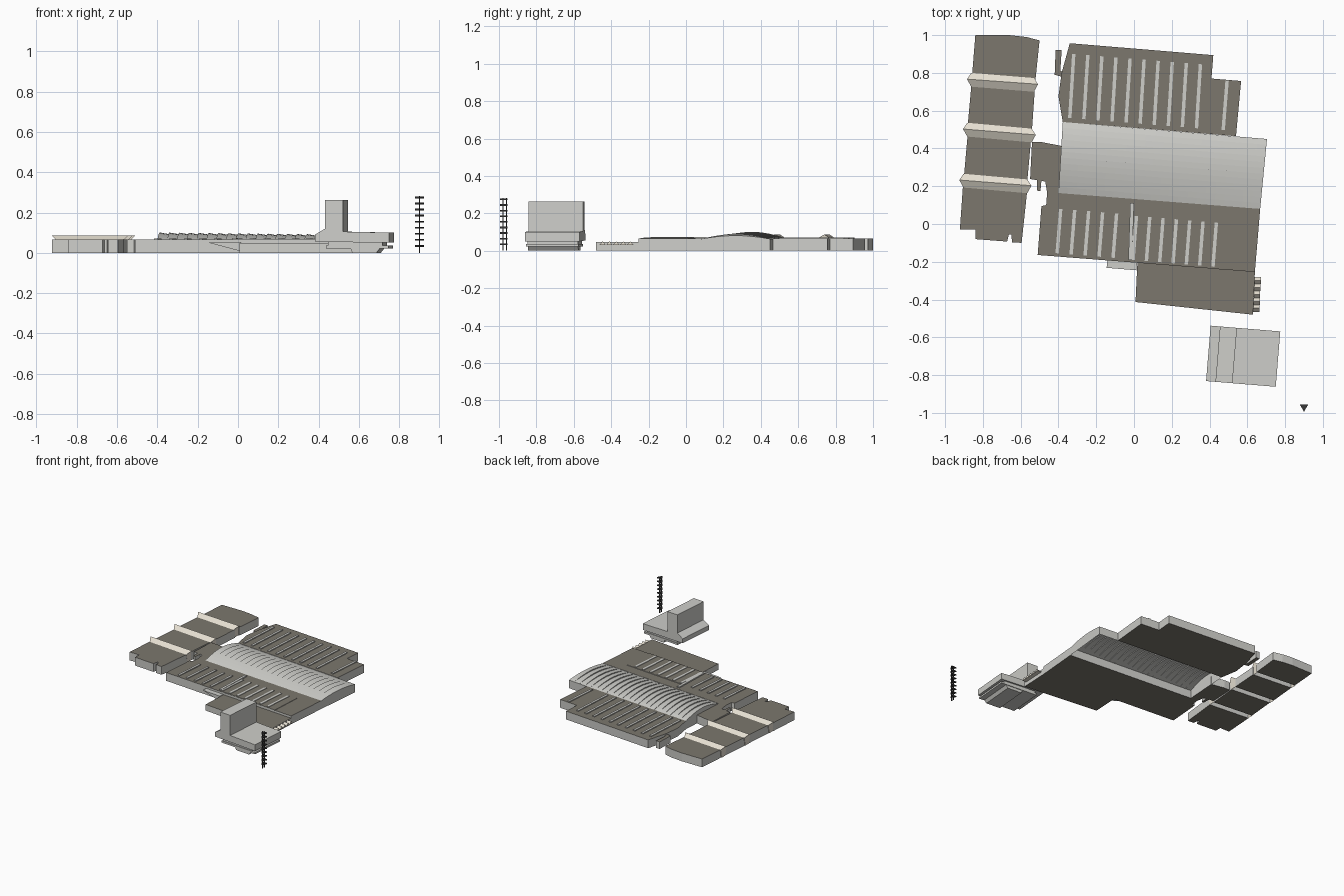
import bpy, bmesh, math
from mathutils import Vector, Matrix

if "Cube" in bpy.data.objects:
    bpy.data.objects.remove(bpy.data.objects["Cube"])


def material(name, rgb):
    m = bpy.data.materials.new(name)
    m.diffuse_color = (*rgb, 1)
    m.use_nodes = True
    m.node_tree.nodes["Principled BSDF"].inputs["Base Color"].default_value = m.diffuse_color
    return m


WALL = material("wall_grey", (0.62, 0.62, 0.59))
ROOF = material("roof_taupe", (0.20, 0.185, 0.155))
CREAM = material("cream", (0.80, 0.75, 0.65))
DARK = material("dark_metal", (0.04, 0.04, 0.04))


def finish(name, bm, mats, roof=False):
    if roof:
        bm.normal_update()
        for f in bm.faces:
            f.material_index = int(abs(f.normal.z) > 0.9)
    me = bpy.data.meshes.new(name)
    bm.to_mesh(me)
    bm.free()
    for m in mats:
        me.materials.append(m)
    ob = bpy.data.objects.new(name, me)
    bpy.context.collection.objects.link(ob)
    return ob


def add_prism(bm, base, shift):
    """Closed prism from a 3D polygon pushed along a vector."""
    a = [bm.verts.new(p) for p in base]
    b = [bm.verts.new(Vector(p) + Vector(shift)) for p in base]
    n = len(a)
    fs = [bm.faces.new(a), bm.faces.new(b[::-1])]
    fs += [bm.faces.new((a[i], b[i], b[(i + 1) % n], a[(i + 1) % n])) for i in range(n)]
    bmesh.ops.recalc_face_normals(bm, faces=fs)


def block(name, pts, top, bottom=0.0):
    bm = bmesh.new()
    add_prism(bm, [(x, y, bottom) for x, y in pts], (0, 0, top - bottom))
    return finish(name, bm, [WALL, ROOF], roof=True)


def bars(name, start, end, step, count, width=0.018, top=0.072):
    """Row of parallel skylight strips."""
    bm = bmesh.new()
    for i in range(count):
        off = Vector(step) * i
        a, b = Vector(start) + off, Vector(end) + off
        d = (b - a).normalized()
        s = Vector((d.y, -d.x)) * width / 2
        add_prism(bm, [(*p, 0.06) for p in (a - s, a + s, b + s, b - s)], (0, 0, top - 0.06))
    return finish(name, bm, [WALL])


H = 0.065

# West wing: four blocks with gaps between them
wing = [
    [(-.84, 1), (-.66, 1), (-.57, .99), (-.50, .972), (-.522, .76), (-.857, .79)],
    [(-.86, .745), (-.525, .715), (-.54, .50), (-.88, .525)],
    [(-.88, .48), (-.545, .45), (-.565, .225), (-.90, .255)],
    [(-.905, .21), (-.565, .18), (-.595, -.10), (-.645, -.097), (-.65, -.055), (-.662, -.055),
     (-.672, -.093), (-.84, -.08), (-.84, -.03), (-.922, -.03)],
]
for i, pts in enumerate(wing):
    block(f"wing_block_{i + 1}", pts, H)

# Ridged glass passages bridging the wing gaps, open below
for i, (xl, yl, xr, yr) in enumerate([(-.862, .767, -.53, .740), (-.883, .503, -.542, .472),
                                      (-.903, .233, -.565, .203)]):
    bm = bmesh.new()
    prof = [(.023, 0, 0), (.033, H, 0), (0, .087, .022), (-.04, H, 0), (-.024, 0, 0)]
    L = [bm.verts.new((xl - o, yl + dy, z)) for dy, z, o in prof]
    R = [bm.verts.new((xr + o, yr + dy, z)) for dy, z, o in prof]
    for j in range(4):
        bm.faces.new((L[j], L[j + 1], R[j + 1], R[j]))
    bm.faces.new(L[::-1])
    bm.faces.new(R)
    finish(f"passage_{i + 1}", bm, [CREAM])

# North and south halls, lower front annex, links
block("north_hall", [(-.34, .957), (.42, .894), (.41, .77), (.567, .757), (.54, .465),
                     (-.377, .54), (-.40, .677), (-.383, .80)], H)
block("south_hall", [(-.49, .095), (-.465, .10), (-.46, .165), (-.40, .164), (.668, .08),
                     (.64, -.254), (-.51, -.164)], H)
block("front_annex", [(.018, -.205), (.64, -.254), (.63, -.48), (.008, -.413)], 0.048)
block("wing_link", [(-.54, .434), (-.49, .434), (-.383, .413), (-.40, .164), (-.46, .165),
                    (-.47, .225), (-.55, .238)], H)
block("link_stub", [(-.515, .235), (-.49, .23), (-.495, .175), (-.512, .175)], H)
block("northwest_stair", [(-.415, .92), (-.383, .92), (-.39, .81), (-.35, .80), (-.35, .77),
                          (-.42, .79)], 0.055)
block("roof_panel", [(.015, .052), (.505, .01), (.49, -.243), (-.01, -.20)], 0.068, 0.06)

# Side ramp
bm = bmesh.new()
add_prism(bm, [(-.145, -.232, .05), (.012, -.245, .05), (.012, -.245, .008)], (.004, .04, 0))
finish("ramp", bm, [WALL])

# Skylight strips
bars("north_skylights", (-.319, .90), (-.34, .561), (.0745, -.006), 10)
bars("north_end_skylight", (.493, .76), (.472, .497), (0, 0), 1)
bars("southwest_skylights", (-.388, .08), (-.407, -.155), (.074, -.006), 5)
bars("southeast_skylights", (.013, .043), (-.005, -.19), (.0705, -.006), 7)
bars("centre_skylight", (-.01, .11), (-.02, -.19), (0, 0), 1, 0.02, 0.074)

# Central vault: sawtooth barrel shell, open below, with end walls
SW, NW, SE, NE = (Vector(p) for p in ((-.40, .164), (-.377, .54), (.668, .08), (.704, .45)))
TEETH, ARC = 22, 12
bm = bmesh.new()


def vault_ring(s, lift):
    a, b = SW.lerp(SE, s), NW.lerp(NE, s)
    rise = 0.034 - 0.012 * s + lift
    pts = [(*a, 0)]
    for k in range(ARC + 1):
        t = k / ARC
        pts.append((*a.lerp(b, t), 0.063 + rise * math.sin(math.pi * t) ** 0.9))
    pts.append((*b, 0))
    return [bm.verts.new(p) for p in pts]


rings = []
for i in range(TEETH):
    rings += [vault_ring(i / TEETH, 0.004), vault_ring((i + 1) / TEETH, -0.004)]
for r, q in zip(rings, rings[1:]):
    for k in range(ARC + 2):
        if (r[k].co - q[k].co).length > 1e-5 or (r[k + 1].co - q[k + 1].co).length > 1e-5:
            bm.faces.new((r[k], q[k], q[k + 1], r[k + 1]))
bm.faces.new(rings[0])
bm.faces.new(rings[-1][::-1])
bmesh.ops.remove_doubles(bm, verts=bm.verts, dist=1e-5)
finish("vault", bm, [WALL])

# Folded canopy on the annex side
bm = bmesh.new()
for i in range(5):
    y = -.28 - .037 * i
    x = .638 - .002 * i
    add_prism(bm, [(x, y, .03), (x, y - .018, .05), (x, y - .037, .03)], (.034, 0, 0))
finish("side_canopy", bm, [CREAM])

# Detached tower: slab on a wide base, profiles extruded along local y
PLACE = Matrix.Translation((.578, -.70, 0)) @ Matrix.Rotation(math.radians(-4.7), 4, 'Z')


def slab(name, prof, half):
    bm = bmesh.new()
    add_prism(bm, [(u, -half, z) for u, z in prof], (0, 2 * half, 0))
    bm.transform(PLACE)
    return finish(name, bm, [WALL])


def rect(u0, u1, z0, z1):
    return [(u0, z0), (u1, z0), (u1, z1), (u0, z1)]


slab("tower_slab", [(-.185, .055), (.185, .05), (.185, .10), (-.045, .105), (-.045, .263),
                    (-.135, .263), (-.135, .12), (-.185, .09)], .147)
slab("tower_neck", rect(-.12, .15, .03, .056), .135)
slab("tower_plate", rect(-.13, .18, .022, .036), .14)
slab("tower_foot", [(0, 0), (.12, 0), (.14, .025), (-.01, .025)], .135)

# Slim mast with stacked triangular decks
bm = bmesh.new()
for i in range(9):
    z = .03 + .03 * i
    tri = [(.9 + .026 * math.cos(a), -.968 + .026 * math.sin(a), z)
           for a in (math.radians(d) for d in (30, 150, 270))]
    add_prism(bm, tri, (0, 0, .009))
for dy in (-.982, -.962):
    add_prism(bm, [(.897, dy, 0), (.903, dy, 0), (.903, dy + .006, 0), (.897, dy + .006, 0)],
              (0, 0, .283))
finish("mast", bm, [DARK])
